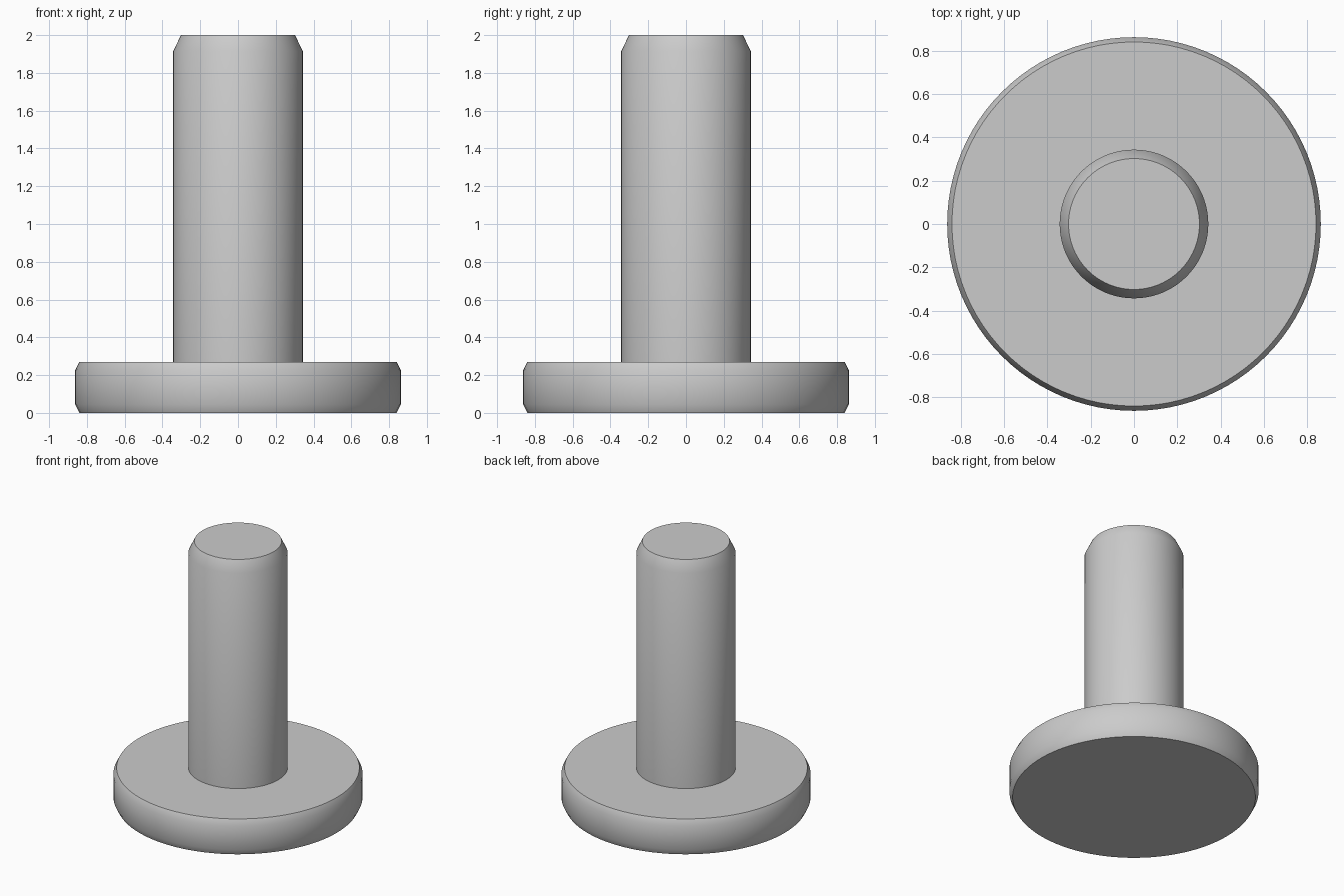
import bpy
import bmesh
from math import radians, tau

cube = bpy.data.objects.get("Cube")
if cube:
    bpy.data.objects.remove(cube, do_unlink=True)

# Single grey finish
grey = bpy.data.materials.new("plain_grey")
grey.use_nodes = True
colour = (0.6, 0.6, 0.6, 1)
grey.diffuse_color = colour
grey.node_tree.nodes["Principled BSDF"].inputs["Base Color"].default_value = colour


def lathe(name, profile, steps=96):
    """Spin a (radius, height) profile around the z axis."""
    bm = bmesh.new()
    verts = [bm.verts.new((r, 0, z)) for r, z in profile]
    edges = [bm.edges.new(pair) for pair in zip(verts, verts[1:])]
    bmesh.ops.spin(bm, geom=verts + edges, axis=(0, 0, 1), cent=(0, 0, 0),
                   angle=tau, steps=steps, use_duplicate=False)
    bmesh.ops.remove_doubles(bm, verts=bm.verts, dist=0.0001)
    bmesh.ops.recalc_face_normals(bm, faces=bm.faces)
    mesh = bpy.data.meshes.new(name)
    bm.to_mesh(mesh)
    bm.free()
    mesh.materials.append(grey)
    obj = bpy.data.objects.new(name, mesh)
    bpy.context.collection.objects.link(obj)
    bpy.ops.object.select_all(action='DESELECT')
    obj.select_set(True)
    bpy.context.view_layer.objects.active = obj
    bpy.ops.object.shade_smooth_by_angle(angle=radians(40))
    return obj


# One closed turned body: chamfered flange, then the shaft with a chamfered tip
flange = [(0, 0), (0.84, 0), (0.862, 0.045), (0.862, 0.225), (0.84, 0.27)]
shaft = [(0.343, 0.27), (0.343, 1.915), (0.302, 2), (0, 2)]
lathe("flanged_pin", flange + shaft)
